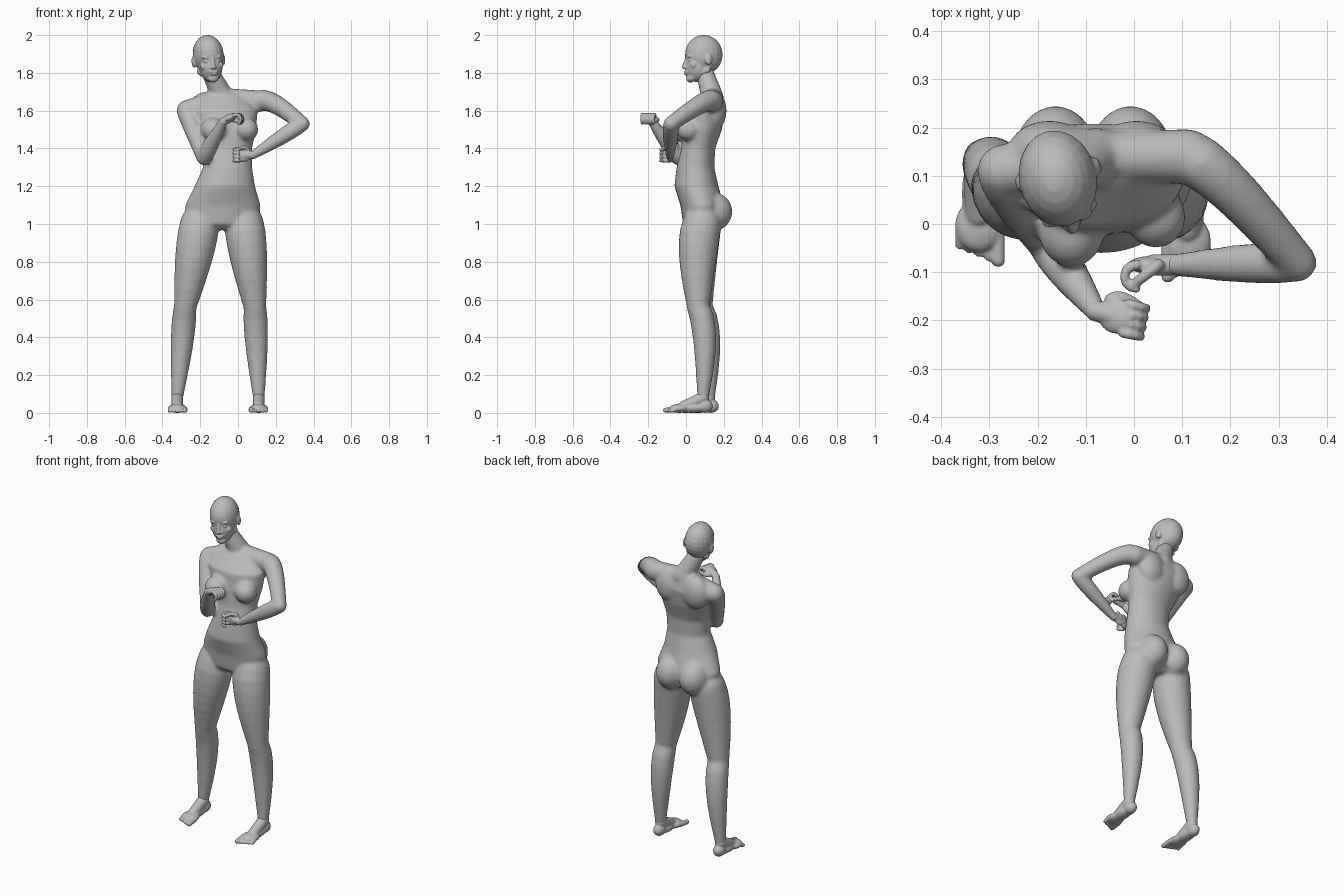
import bpy, bmesh, math
from mathutils import Vector, Matrix

default_cube = bpy.data.objects.get("Cube")
if default_cube:
    bpy.data.objects.remove(default_cube, do_unlink=True)

grey = bpy.data.materials.new("plain grey")
grey.use_nodes = True
colour = (.5, .5, .5, 1)
grey.diffuse_color = colour
grey.node_tree.nodes["Principled BSDF"].inputs["Base Color"].default_value = colour


def loft(bm, rings, segments=28):
    """Skin a stack of level ellipses given as (z, x, half width, y, half depth)."""
    loops = []
    for z, x, half_width, y, half_depth in rings:
        angles = [math.tau * i / segments for i in range(segments)]
        loops.append([bm.verts.new((x + half_width * math.cos(angle),
                                    y + half_depth * math.sin(angle), z))
                      for angle in angles])
    for low, high in zip(loops, loops[1:]):
        for i in range(segments):
            bm.faces.new((low[i - 1], low[i], high[i], high[i - 1]))
    bm.faces.new(loops[0])
    bm.faces.new(loops[-1])


def blob(bm, centre, radii, frame=Matrix.Identity(4)):
    """Add an ellipsoid, turned by frame."""
    place = Matrix.Translation(centre) @ frame @ Matrix.Diagonal((*radii, 1))
    bmesh.ops.create_uvsphere(bm, u_segments=20, v_segments=12, radius=1, matrix=place)


def chain(bm, points, radii):
    """Join balls with tapered cones."""
    for point, radius in zip(points, radii):
        blob(bm, point, (radius, radius, radius))
    for a, b, start, end in zip(points, points[1:], radii, radii[1:]):
        turn = (b - a).to_track_quat('Z', 'Y').to_matrix().to_4x4()
        bmesh.ops.create_cone(bm, cap_ends=True, segments=20, radius1=start,
                              radius2=end, depth=(b - a).length,
                              matrix=Matrix.Translation((a + b) / 2) @ turn)


def limb(bm, a, b, start, end, swell=0, bow=Vector(), steps=8):
    """Taper from joint a to joint b, with a muscle swelling and a bowed path."""
    points, radii = [], []
    for i in range(steps + 1):
        t = i / steps
        belly = math.sin(math.pi * t ** .7)
        points.append(a.lerp(b, t) + bow * belly)
        radii.append(start + (end - start) * t + swell * belly)
    chain(bm, points, radii)


def finish(bm, name, voxel, rounds):
    """Fuse the overlapping masses into one smooth skin."""
    bmesh.ops.recalc_face_normals(bm, faces=bm.faces)
    mesh = bpy.data.meshes.new(name)
    bm.to_mesh(mesh)
    bm.free()
    mesh.materials.append(grey)
    obj = bpy.data.objects.new(name, mesh)
    bpy.context.scene.collection.objects.link(obj)
    fuse = obj.modifiers.new("fuse", 'REMESH')
    fuse.mode = 'VOXEL'
    fuse.voxel_size = voxel
    fuse.use_smooth_shade = True
    soften = obj.modifiers.new("soften", 'SMOOTH')
    soften.iterations = rounds


def build_hand(name, wrist, reach, spread):
    """A palm with four curled fingers and a thumb."""
    hand = bmesh.new()
    curl = spread.cross(reach)
    frame = Matrix((reach, spread, curl)).transposed().to_4x4()
    limb(hand, wrist, wrist + reach * .04, .022, .022)
    blob(hand, wrist + reach * .05, (.042, .037, .018), frame)
    thumb = wrist + reach * .03 + spread * .03
    limb(hand, thumb, thumb + reach * .05 + curl * .04, .013, .01, bow=spread * .01)
    for i in range(4):
        knuckle = wrist + reach * .075 + spread * .02 * (i - 1.5)
        bends = [math.radians(angle) for angle in range(0, 200, 30)]
        path = [knuckle + (reach * math.sin(bend) + curl * (1 - math.cos(bend))) * .025
                for bend in bends]
        chain(hand, path, [.011 - .0005 * joint for joint in range(len(path))])
    finish(hand, name, .004, 2)


def build_foot(name, ankle, side):
    """A heel, instep, ball and five toes, the big toe on the inner side."""
    foot = bmesh.new()
    limb(foot, Vector((0, 0, .08)), Vector((0, -.1, .034)), .032, .03)
    blob(foot, (0, .01, .036), (.033, .042, .036))
    blob(foot, (0, -.06, .026), (.036, .09, .026))
    blob(foot, (0, -.125, .024), (.05, .055, .024))
    for i in range(5):
        across = .02 * (i - 2)
        radius = .01 if i else .014
        tip = Vector((across, .008 * i - .198, radius))
        limb(foot, Vector((across, -.14, .02)), tip, radius, radius)
    foot.transform(Matrix.Translation((ankle.x, ankle.y, 0))
                   @ Matrix.Diagonal((side, 1, 1, 1)))
    finish(foot, name, .005, 2)


# Joints of the arms and neck
collar = Vector((-.08, .14, 1.67))
skull_base = Vector((-.145, .1, 1.8))
left_shoulder = Vector((.11, .14, 1.65))
left_elbow = Vector((.34, -.08, 1.53))
left_wrist = Vector((.08, -.085, 1.365))
right_shoulder = Vector((-.27, .11, 1.6))
right_elbow = Vector((-.18, -.04, 1.35))
right_wrist = Vector((-.08, -.18, 1.54))

# Torso
body = bmesh.new()
hips = -.085
loft(body, [
    (.97, hips, .1, .08, .06), (1, hips, .19, .085, .1), (1.1, -.08, .2, .085, .115),
    (1.2, -.07, .16, .055, .117), (1.3, -.055, .13, .05, .1), (1.4, -.055, .13, .065, .09),
    (1.5, -.065, .16, .085, .105), (1.6, -.08, .185, .1, .11), (1.69, -.08, .11, .135, .055)])
blob(body, (-.13, -.01, 1.5), (.07, .08, .065))
blob(body, (.045, .015, 1.5), (.063, .065, .062))

# Neck and arms
limb(body, collar, skull_base, .06, .047)
limb(body, collar, left_shoulder, .05, .058)
limb(body, left_shoulder, left_elbow, .058, .04, bow=Vector((0, .02, .03)))
limb(body, left_elbow, left_wrist, .04, .023, swell=.008)
limb(body, collar, right_shoulder, .05, .056)
limb(body, right_shoulder, right_elbow, .056, .04, bow=Vector((-.01, 0, .02)))
limb(body, right_elbow, right_wrist, .04, .023, swell=.008)

# Buttocks, shoulder blades, legs and feet; the right leg is set wider and further back
for name, side, lean, back in (("left", 1, 0, 0), ("right", -1, .045, .035)):
    blob(body, (hips + side * .078, .138, 1.065), (.088, .108, .105))
    blob(body, (hips + side * .09, .155, 1.6), (.085, .06, .1))
    hip, knee, ankle = [
        Vector((hips + side * (out + lean * (1 - z)), y + back * (1 - z), z))
        for out, y, z in ((.118, .085, 1), (.175, .065, .56), (.195, .09, .08))]
    limb(body, hip, knee, .104, .06, swell=.013, bow=Vector((0, -.015, 0)))
    limb(body, knee, ankle, .06, .031, swell=.012, bow=Vector((0, .025, 0)))
    build_foot(name + "_foot", ankle, side)
finish(body, "body", .009, 8)

build_hand("left_hand", left_wrist, Vector((-1, 0, 0)), Vector((0, 0, 1)))
build_hand("right_hand", right_wrist, Vector((.8, -.2, .45)).normalized(),
           Vector((.2, 1, 0)).normalized())

# Head, shaped about its own centre and then turned and tilted
head = bmesh.new()
blob(head, (0, .005, .022), (.081, .101, .104))
blob(head, (0, -.03, -.045), (.062, .066, .08))
blob(head, (0, -.07, -.105), (.025, .022, .022))
limb(head, Vector((0, -.09, 0)), Vector((0, -.106, -.045)), .008, .01)
for height, width in ((-.07, .024), (-.082, .02)):
    blob(head, (0, -.092, height), (width, .012, .006))
for side in (1, -1):
    jaw_corner = Vector((side * .05, .01, -.065))
    limb(head, jaw_corner, Vector((side * .01, -.07, -.105)), .018, .018)
    blob(head, (side * .01, -.098, -.047), (.008, .01, .007))
    blob(head, (side * .032, -.078, -.012), (.014, .01, .007))
    blob(head, (side * .032, -.08, .008), (.024, .012, .006))
    blob(head, (side * .043, -.06, -.038), (.02, .02, .02))
    blob(head, (side * .08, .012, -.01), (.011, .02, .031))
head.transform(Matrix.Translation((-.155, .09, 1.875)) @ Matrix.Rotation(.22, 4, 'Z')
               @ Matrix.Rotation(-.09, 4, 'Y'))
finish(head, "head", .005, 3)
